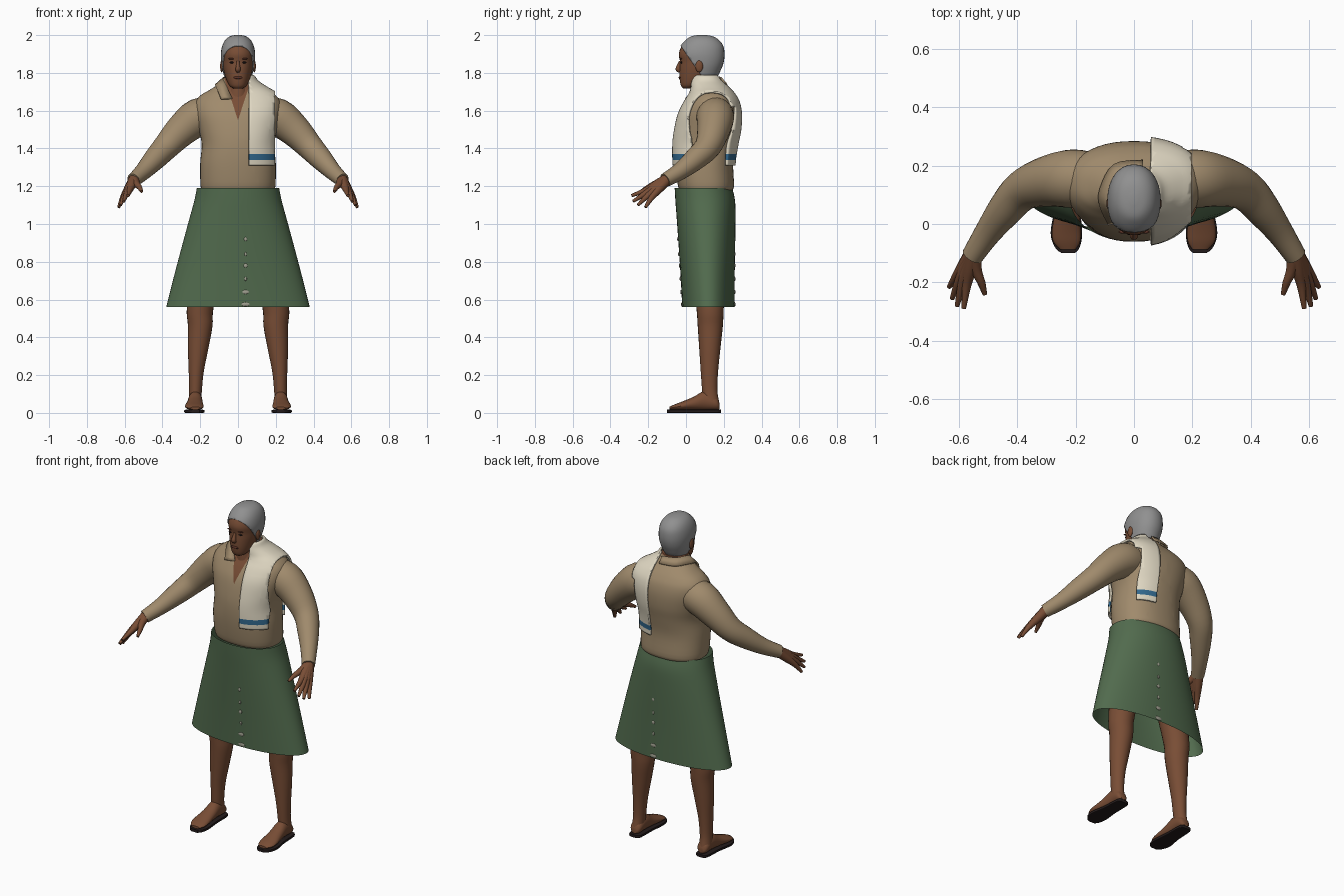
import bpy, bmesh, math
from mathutils import Vector, Matrix

cube = bpy.data.objects.get("Cube")
if cube:
    bpy.data.objects.remove(cube, do_unlink=True)


def material(name, *rgb):
    m = bpy.data.materials.new(name)
    m.use_nodes = True
    m.diffuse_color = (*rgb, 1)
    m.node_tree.nodes["Principled BSDF"].inputs["Base Color"].default_value = (*rgb, 1)
    return m


SKIN = material("brown_skin", .19, .075, .036)
SHIRT = material("tan_cloth", .35, .255, .15)
CREAM = material("cream_cloth", .74, .68, .54)
GREEN = material("green_cloth", .085, .15, .077)
BLUE = material("blue_stripe", .032, .14, .27)
HAIR = material("grey_hair", .28, .28, .28)
DARK = material("dark_sole", .017, .011, .011)
LIP = material("dark_lip", .11, .035, .022)
SPECK = material("pale_speck", .34, .34, .27)
parts = []


def finish(name, bm, mats, mirror=False, thick=0, recalc=True):
    if recalc:
        bmesh.ops.recalc_face_normals(bm, faces=bm.faces)
    mesh = bpy.data.meshes.new(name)
    bm.to_mesh(mesh)
    bm.free()
    for m in mats:
        mesh.materials.append(m)
    ob = bpy.data.objects.new(name, mesh)
    bpy.context.collection.objects.link(ob)
    if thick:
        mod = ob.modifiers.new("thickness", "SOLIDIFY")
        mod.thickness, mod.offset = thick, -1
    if mirror:
        ob.modifiers.new("mirror", "MIRROR")
    parts.append(ob)
    return ob


def smooth_rows(rows, steps):
    """Catmull-Rom interpolation between rows of numbers."""
    out = []
    for i in range(len(rows) - 1):
        a, b, c, d = (rows[max(0, min(len(rows) - 1, i + k))] for k in (-1, 0, 1, 2))
        for s in range(steps):
            t = s / steps
            out.append([q + .5 * t * (r - p + t * (2 * p - 5 * q + 4 * r - s2 + t * (3 * (q - r) + s2 - p)))
                        for p, q, r, s2 in zip(a, b, c, d)])
    return out + [list(rows[-1])]


def skin_rings(rings, caps=True):
    bm = bmesh.new()
    loops = [[bm.verts.new(p) for p in ring] for ring in rings]
    n = len(loops[0])
    for lo, hi in zip(loops, loops[1:]):
        for i in range(n):
            bm.faces.new((lo[i], lo[(i + 1) % n], hi[(i + 1) % n], hi[i]))
    if caps:
        bm.faces.new(loops[0])
        bm.faces.new(loops[-1])
    return bm


def loft(name, rows, mats, axis="z", sides=32, power=2, steps=4, caps=True, mirror=False):
    """Rows: position on axis, x centre, x radius, low and high of the third axis."""
    rings = []
    for a, cx, rx, lo, hi in smooth_rows(rows, steps):
        ring = []
        for i in range(sides):
            ang = math.tau * i / sides
            c, s = (math.copysign(abs(f) ** (2 / power), f) for f in (math.cos(ang), math.sin(ang)))
            x, w = cx + rx * c, (lo + hi) / 2 + s * (hi - lo) / 2
            ring.append((x, w, a) if axis == "z" else (x, a, w))
        rings.append(ring)
    return finish(name, skin_rings(rings, caps), mats, mirror)


def tube(name, rows, mat, sides=16, steps=4, mirror=True):
    """Round limb through rows of x, y, z, radius."""
    pts = smooth_rows(rows, steps)
    rings = []
    for i, (x, y, z, r) in enumerate(pts):
        d = Vector(pts[min(i + 1, len(pts) - 1)][:3]) - Vector(pts[max(i - 1, 0)][:3])
        u = d.cross(Vector((.3, 1, .1))).normalized()
        v = d.cross(u).normalized()
        rings.append([Vector((x, y, z)) + r * (u * math.cos(k * math.tau / sides) + v * math.sin(k * math.tau / sides))
                      for k in range(sides)])
    return finish(name, skin_rings(rings), [mat], mirror)


def blob(name, centre, size, mat, mirror=True):
    bm = bmesh.new()
    bmesh.ops.create_uvsphere(bm, u_segments=14, v_segments=8, radius=1,
                              matrix=Matrix.Translation(centre) @ Matrix.Diagonal((*size, 1)))
    return finish(name, bm, [mat], mirror)


def cut(bm, co, no, clear=False):
    bmesh.ops.bisect_plane(bm, geom=bm.verts[:] + bm.edges[:] + bm.faces[:],
                           plane_co=co, plane_no=no, clear_outer=clear)


def shell(source, cuts, offset):
    """Copy of a surface, trimmed by planes and pushed outward."""
    bm = bmesh.new()
    bm.from_mesh(source.data)
    bm.normal_update()
    for v, n in [(v, v.normal.copy()) for v in bm.verts]:
        v.co += n * offset
    for co, no, clear in cuts:
        cut(bm, co, no, clear)
    return bm


# Wrapped skirt
skirt = [(.56, 0, .38, -.02, .257), (.75, 0, .332, -.03, .258), (1, 0, .265, -.047, .262),
         (1.12, 0, .232, -.056, .26), (1.19, 0, .218, -.06, .245)]
loft("skirt", skirt, [GREEN], sides=64, power=2.1, caps=False)
for i, (z, w) in enumerate([(.92, .008), (.84, .006), (.78, .01), (.71, .007), (.64, .018), (.575, .022)]):
    for side, y in (("front", -.021 - (z - .56) * .06), ("back", .258)):
        blob(f"skirt_speck_{side}_{i}", (.04, y, z), (w, .004, .011), SPECK, False)

# Shirt body with an open neck
shirt = loft("shirt_body", [
    (1.175, 0, .185, -.025, .24), (1.2, 0, .198, -.042, .254), (1.32, 0, .2, -.058, .25),
    (1.42, 0, .192, -.06, .265), (1.5, 0, .208, -.05, .28), (1.58, 0, .228, -.03, .283),
    (1.64, 0, .228, 0, .272), (1.68, 0, .2, .025, .25), (1.71, 0, .15, .035, .225),
    (1.745, 0, .098, .035, .19), (1.775, 0, .075, .04, .17)], [SHIRT, SKIN], sides=48, power=2.3)

# Shoulder cloth, trimmed from the shirt surface
bm = shell(shirt, [((.058, 0, 0), (-1, 0, 0), True), ((.197, 0, 0), (1, 0, 0), True),
                   ((0, 0, 1.31), (0, 0, -1), True), ((0, 0, 1.34), (0, 0, 1), False),
                   ((0, 0, 1.37), (0, 0, 1), False), ((0, 0, 1.62), (0, 0, 1), False),
                   ((.165, 0, 0), (1, 0, 0), False), ((0, .08, 0), (0, 1, 0), False)], .017)
back = [f for f in bm.faces if (c := f.calc_center_median()).y > .08 and c.x > .165 and c.z < 1.62]
top = [f for f in bm.faces if f.calc_center_median().z > 1.785]
bmesh.ops.delete(bm, geom=list(set(back + top)), context="FACES")
for f in bm.faces:
    f.material_index = int(1.34 < f.calc_center_median().z < 1.37)
finish("shoulder_cloth", bm, [CREAM, BLUE], thick=.012, recalc=False)

# Neck opening cut into the shirt front
bm = bmesh.new()
bm.from_mesh(shirt.data)
for s in (-1, 1):
    cut(bm, (0, 0, 1.55), (s, 0, -.33))
for f in bm.faces:
    c = f.calc_center_median()
    f.material_index = int(c.y < .1 and abs(c.x) < (c.z - 1.55) * .33 or c.z > 1.77)
bm.to_mesh(shirt.data)
bm.free()

# Collar fold on the uncovered side
inner = smooth_rows([(-.03, .012, 1.665), (-.068, .05, 1.745), (-.082, .11, 1.775), (-.05, .175, 1.78), (.03, .19, 1.775)], 4)
outer = smooth_rows([(-.088, -.005, 1.665), (-.118, .06, 1.728), (-.118, .12, 1.742), (-.07, .205, 1.745), (.03, .22, 1.74)], 4)
bm = bmesh.new()
a, b = ([bm.verts.new(p) for p in line] for line in (inner, outer))
for i in range(len(a) - 1):
    bm.faces.new((a[i], a[i + 1], b[i + 1], b[i]))
finish("collar", bm, [SHIRT], thick=.01)

# Sleeves and hands
tube("sleeve", [(.12, .15, 1.58, .09), (.21, .155, 1.565, .1), (.3, .145, 1.495, .086), (.38, .115, 1.41, .07),
                (.44, .05, 1.345, .06), (.5, -.03, 1.28, .046), (.553, -.11, 1.232, .037)], SHIRT, 24)
wrist = (.55, -.1, 1.237, .03)
fingers = {"index": ((.572, -.21, 1.18), (.582, -.288, 1.15)), "middle": ((.588, -.21, 1.165), (.605, -.28, 1.12)),
           "ring": ((.6, -.2, 1.152), (.622, -.255, 1.1)), "little": ((.608, -.18, 1.142), (.632, -.215, 1.088))}
for name, (knuckle, tip) in fingers.items():
    palm = [(p + q) / 2 for p, q in zip(wrist, knuckle)]
    tube(name + "_finger", [wrist, (*palm, .024), (*knuckle, .016), (*tip, .008)], SKIN, 10)
tube("thumb", [wrist, (.54, -.155, 1.215, .02), (.522, -.2, 1.195, .014), (.51, -.24, 1.172, .008)], SKIN, 10)

# Legs, feet and sandal soles
loft("leg", [(.06, .228, .034, .09, .175), (.12, .225, .034, .085, .166), (.22, .221, .04, .078, .17),
             (.34, .211, .054, .07, .182), (.46, .2, .065, .062, .195), (.56, .2, .071, .055, .2),
             (.8, .16, .085, .03, .21)], [SKIN], sides=24, mirror=True)
loft("foot", [(.178, .226, .018, .022, .05), (.16, .226, .034, .015, .085), (.1, .226, .037, .015, .115),
              (.04, .228, .042, .015, .085), (-.02, .231, .049, .015, .06), (-.06, .23, .046, .015, .045),
              (-.088, .226, .026, .018, .032)], [SKIN], axis="y", sides=20, mirror=True)
loft("sandal_sole", [(.185, .226, .022, 0, .017), (.165, .226, .038, 0, .017), (.06, .228, .043, 0, .017),
                     (-.03, .231, .054, 0, .017), (-.08, .228, .042, 0, .017), (-.1, .225, .022, 0, .017)],
     [DARK], axis="y", sides=20, power=8, mirror=True)

# Head and neck
loft("neck", [(1.66, 0, .07, .02, .17), (1.74, 0, .06, .025, .165), (1.84, 0, .06, .03, .17)], [SKIN])
head = loft("head", [
    (1.718, 0, .025, -.015, .04), (1.733, 0, .045, -.027, .075), (1.77, 0, .064, -.034, .15),
    (1.82, 0, .077, -.034, .18), (1.86, 0, .083, -.032, .194), (1.9, 0, .085, -.038, .198),
    (1.94, 0, .078, -.024, .192), (1.97, 0, .063, .003, .17), (1.988, 0, .04, .03, .14),
    (1.995, 0, .01, .07, .1)], [SKIN], power=2.15)
hair = shell(head, [((0, -.03, 1.945), (0, -.82, -.57), True), ((0, 0, 1.77), (0, 0, -1), True)], .006)
finish("hair", hair, [HAIR], thick=.01, recalc=False)

# Face
tube("nose", [(0, -.03, 1.862, .007), (0, -.037, 1.84, .01), (0, -.041, 1.82, .014), (0, -.03, 1.808, .01)],
     SKIN, 10, mirror=False)
blob("ear", (.086, .07, 1.835), (.009, .02, .032), SKIN)
blob("eye", (.032, -.024, 1.855), (.014, .005, .005), DARK)
blob("eyebrow", (.034, -.027, 1.875), (.019, .006, .004), LIP)
blob("lips", (0, -.033, 1.775), (.026, .006, .007), LIP, False)

# Smooth shading with sharp edges kept
for ob in parts:
    ob.select_set(True)
bpy.context.view_layer.objects.active = parts[0]
bpy.ops.object.shade_smooth_by_angle(angle=math.radians(40))
